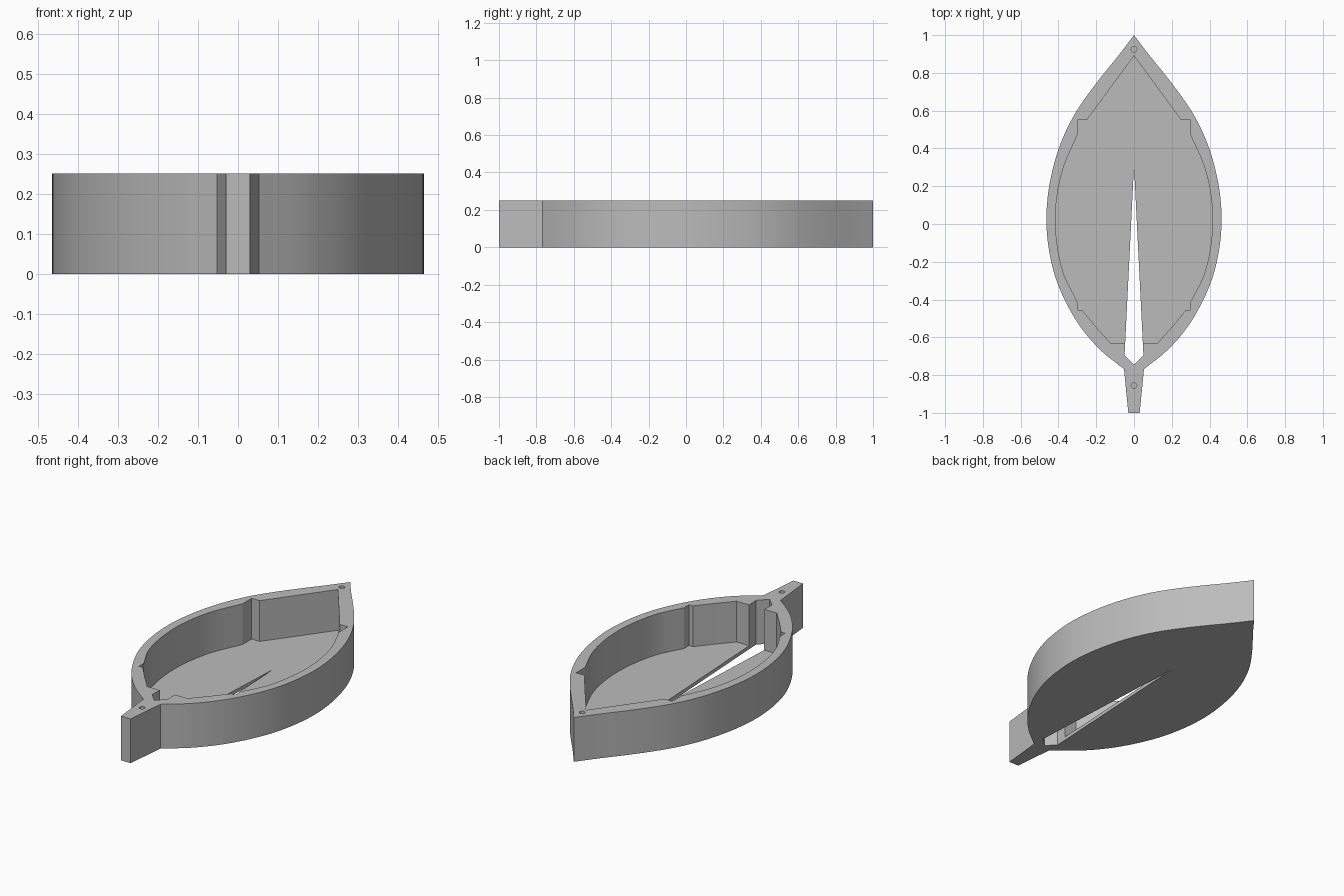
import bpy, bmesh
from mathutils import Vector
from math import radians

if "Cube" in bpy.data.objects:
    bpy.data.objects.remove(bpy.data.objects["Cube"])

HEIGHT, FLOOR = 0.25, 0.02

grey = bpy.data.materials.new("plain grey")
grey.use_nodes = True
grey.diffuse_color = (0.5, 0.5, 0.5, 1)
grey.node_tree.nodes["Principled BSDF"].inputs["Base Color"].default_value = (0.5, 0.5, 0.5, 1)


def smooth_path(points, steps=6):
    """Catmull-Rom curve through a few points."""
    p = [Vector(q) for q in points]
    p = [2 * p[0] - p[1]] + p + [2 * p[-1] - p[-2]]
    out = []
    for a, b, c, d in zip(p, p[1:], p[2:], p[3:]):
        for i in range(steps):
            t = i / steps
            out.append(0.5 * (2 * b + (c - a) * t + (2 * a - 5 * b + 4 * c - d) * t * t
                              + (3 * b - a - 3 * c + d) * t ** 3))
    return [tuple(v) for v in out] + [tuple(p[-2])]


def mirrored(half):
    """Close a right-hand outline, listed top to bottom, across the centre line."""
    return half + [(-x, y) for x, y in reversed(half) if x > 1e-5]


def prism(name, outline, z0, z1):
    bm = bmesh.new()
    face = bm.faces.new([bm.verts.new((x, y, z0)) for x, y in outline])
    top = bmesh.ops.extrude_face_region(bm, geom=[face])["geom"]
    for v in top:
        if isinstance(v, bmesh.types.BMVert):
            v.co.z = z1
    bmesh.ops.recalc_face_normals(bm, faces=bm.faces)
    mesh = bpy.data.meshes.new(name)
    bm.to_mesh(mesh)
    bm.free()
    mesh.materials.append(grey)
    ob = bpy.data.objects.new(name, mesh)
    bpy.context.collection.objects.link(ob)
    return ob


def peg(name, y, radius=0.015):
    bpy.ops.mesh.primitive_cylinder_add(vertices=20, radius=radius, depth=0.4, location=(0, y, HEIGHT + 0.05))
    ob = bpy.context.object
    ob.name = name
    ob.data.materials.append(grey)
    return ob


# Leaf-shaped body with a tapering stem
leaf_edge = smooth_path([(0, 1), (0.08, 0.895), (0.165, 0.79), (0.245, 0.685), (0.315, 0.58),
                         (0.375, 0.46), (0.42, 0.33), (0.452, 0.18), (0.464, 0.03),
                         (0.453, -0.12), (0.42, -0.27), (0.363, -0.41), (0.28, -0.55),
                         (0.175, -0.67), (0.053, -0.768)])
body = prism("leaf_tray", mirrored(leaf_edge + [(0.03, -1)]), 0, HEIGHT)

# Tray hollow with stepped corners
hollow_side = smooth_path([(0.3, 0.47), (0.37, 0.31), (0.404, 0.17), (0.416, 0.03),
                           (0.405, -0.12), (0.37, -0.27), (0.3, -0.41)])
hollow = prism("hollow_cutter", mirrored([(0, 0.89), (0.25, 0.55), (0.3, 0.55)] + hollow_side
               + [(0.3, -0.455), (0.275, -0.455), (0.205, -0.54), (0.125, -0.63)]), FLOOR, 0.4)

# Pointed slot through the floor and the stem end of the wall
slot = prism("slot_cutter", mirrored([(0, 0.31), (0.05, -0.695), (0, -0.745)]), -0.1, 0.45)

# Blind pin holes at the tip and in the stem
cutters = [hollow, slot, peg("tip_hole_cutter", 0.925), peg("stem_hole_cutter", -0.855)]

for cutter in cutters:
    cutter.hide_render = True
    mod = body.modifiers.new(cutter.name, "BOOLEAN")
    mod.operation = "DIFFERENCE"
    mod.solver = "EXACT"
    mod.object = cutter

# Bake the cuts and drop the cutters
bpy.context.view_layer.update()
baked = bpy.data.meshes.new_from_object(body.evaluated_get(bpy.context.evaluated_depsgraph_get()))
body.modifiers.clear()
body.data = baked
for cutter in cutters:
    bpy.data.objects.remove(cutter)

bpy.ops.object.select_all(action="DESELECT")
body.select_set(True)
bpy.context.view_layer.objects.active = body
bpy.ops.object.shade_smooth_by_angle(angle=radians(20))
